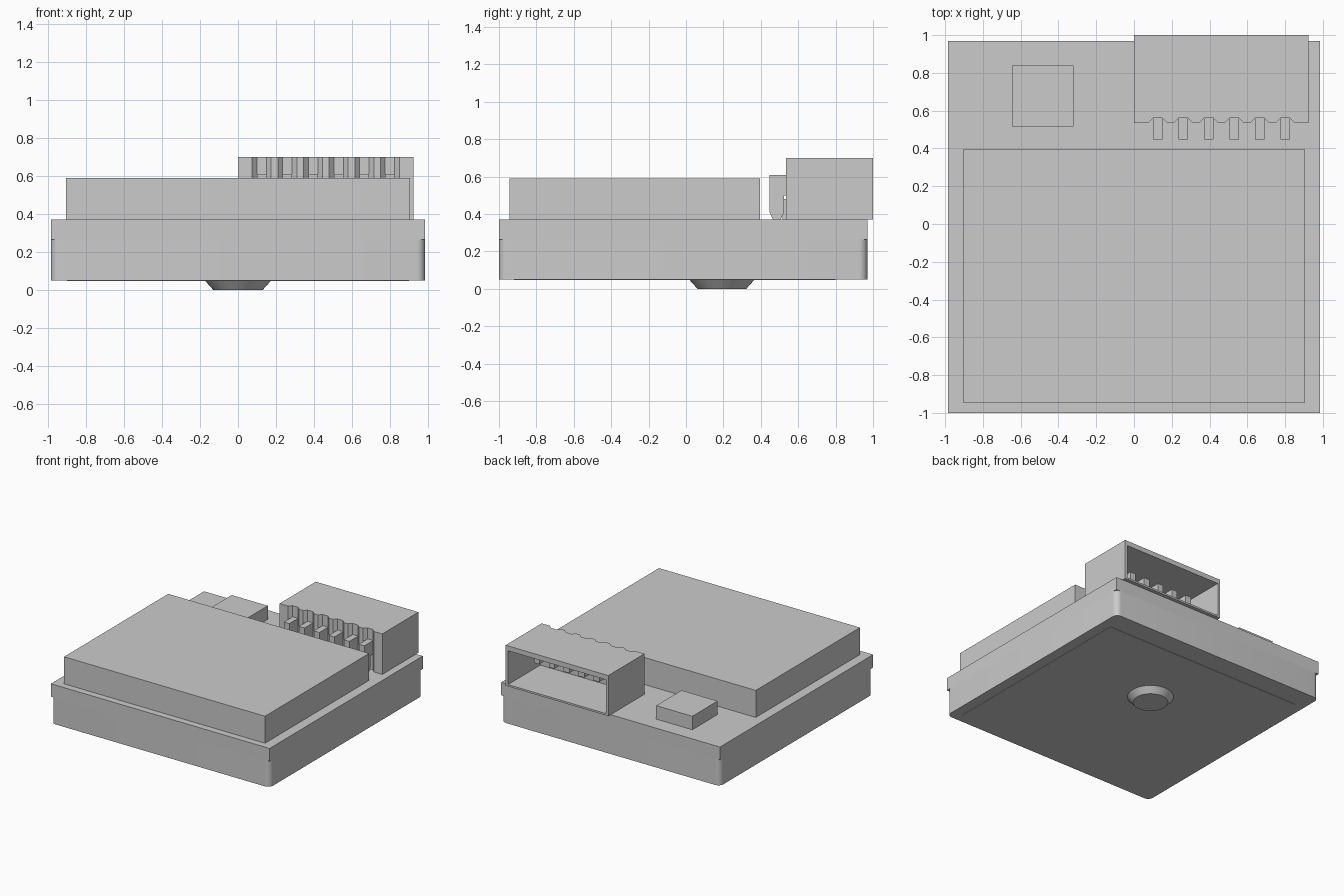
import bpy, bmesh, math

cube = bpy.data.objects.get("Cube")
if cube:
    bpy.data.objects.remove(cube, do_unlink=True)

grey = bpy.data.materials.new("plain_grey")
grey.use_nodes = True
COLOUR = (0.6, 0.6, 0.6, 1)
grey.diffuse_color = COLOUR
for node in grey.node_tree.nodes:
    if node.type == 'BSDF_PRINCIPLED':
        node.inputs["Base Color"].default_value = COLOUR


def finish(name, bm):
    bmesh.ops.recalc_face_normals(bm, faces=bm.faces[:])
    mesh = bpy.data.meshes.new(name)
    bm.to_mesh(mesh)
    bm.free()
    mesh.materials.append(grey)
    obj = bpy.data.objects.new(name, mesh)
    bpy.context.collection.objects.link(obj)
    return obj


def prism(name, points, shift):
    """Extrude a closed outline of 3D points along a vector."""
    bm = bmesh.new()
    face = bm.faces.new([bm.verts.new(p) for p in points])
    new = bmesh.ops.extrude_face_region(bm, geom=[face])["geom"]
    verts = [g for g in new if isinstance(g, bmesh.types.BMVert)]
    bmesh.ops.translate(bm, verts=verts, vec=shift)
    return finish(name, bm)


def box(name, x, y, z):
    outline = [(x[0], y[0], z[0]), (x[1], y[0], z[0]), (x[1], y[1], z[0]), (x[0], y[1], z[0])]
    return prism(name, outline, (0, 0, z[1] - z[0]))


def smooth(obj):
    bpy.ops.object.select_all(action='DESELECT')
    obj.select_set(True)
    bpy.context.view_layer.objects.active = obj
    bpy.ops.object.shade_smooth_by_angle(angle=math.radians(30))


# Square-cornered upper slab over a lower body with rounded corners
HX, Y0, Y1, R = 0.985, -1.0, 0.97, 0.045
box("upper_slab", (-HX, HX), (Y0, Y1), (0.265, 0.37))
corners = [(HX - R, Y1 - R), (R - HX, Y1 - R), (R - HX, Y0 + R), (HX - R, Y0 + R)]
outline = []
for i, (cx, cy) in enumerate(corners):
    for k in range(9):
        a = math.pi / 2 * (i + k / 8)
        outline.append((cx + R * math.cos(a), cy + R * math.sin(a), 0.05))
smooth(prism("lower_body", outline, (0, 0, 0.215)))

# Thin plate and tapered round foot underneath
box("bottom_plate", (-0.9, 0.9), (-0.92, 0.8), (0.047, 0.052))
bm = bmesh.new()
bmesh.ops.create_cone(bm, cap_ends=True, segments=48, radius1=0.13, radius2=0.175, depth=0.05)
bmesh.ops.translate(bm, verts=bm.verts[:], vec=(0, 0.192, 0.025))
smooth(finish("round_foot", bm))

# Blocks on the top
box("main_block", (-0.905, 0.905), (-0.945, 0.395), (0.37, 0.59))
box("small_chip", (-0.645, -0.32), (0.515, 0.84), (0.37, 0.48))

# Connector housing: front edge grooved at each pin, hollow from the back
pin_xs = [0.125 + 0.135 * i for i in range(6)]
FRONT, GROOVE, BASE = 0.535, 0.56, 0.37
outline = [(0, 1, BASE), (0, FRONT, BASE)]
for x in pin_xs:
    outline += [(x + dx, y, BASE) for dx, y in
                ((-0.05, FRONT), (-0.025, GROOVE), (0.025, GROOVE), (0.05, FRONT))]
outline += [(0.925, FRONT, BASE), (0.925, 1, BASE)]
housing = prism("connector_housing", outline, (0, 0, 0.33))
cutter = box("cavity_cutter", (0.022, 0.903), (0.585, 1.1), (0.385, 0.66))
cutter.hide_render = True
cut = housing.modifiers.new("cavity", 'BOOLEAN')
cut.operation = 'DIFFERENCE'
cut.solver = 'EXACT'
cut.object = cutter
bpy.ops.object.select_all(action='DESELECT')
bpy.context.view_layer.objects.active = housing
housing.select_set(True)
bpy.ops.object.modifier_apply(modifier=cut.name)
bpy.data.objects.remove(cutter, do_unlink=True)

# Bent pins: tapered leg outside, straight contact inside the housing
pin_side = [(0.465, 0.37), (0.505, 0.37), (0.525, 0.41), (0.525, 0.5),
            (0.78, 0.5), (0.78, 0.61), (0.447, 0.61), (0.447, 0.41)]
for i, x in enumerate(pin_xs):
    prism(f"pin_{i + 1}", [(x - 0.025, y, z) for y, z in pin_side], (0.05, 0, 0))
